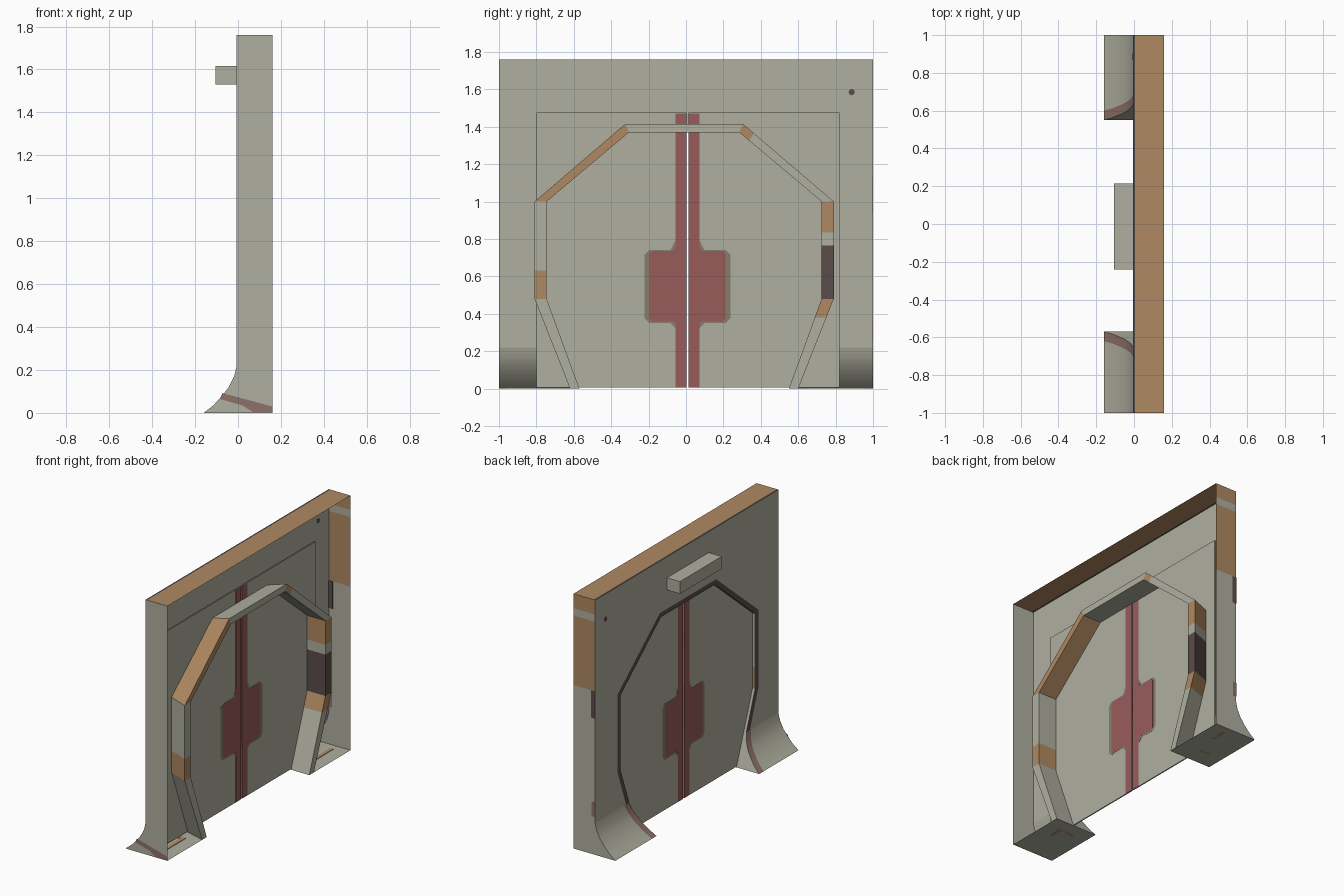
import bpy, bmesh, math

if "Cube" in bpy.data.objects:
    bpy.data.objects.remove(bpy.data.objects["Cube"])

def mat(name, rgb):
    m = bpy.data.materials.new(name)
    m.diffuse_color = (*rgb, 1)
    m.use_nodes = True
    m.node_tree.nodes["Principled BSDF"].inputs["Base Color"].default_value = m.diffuse_color
    return m

BEIGE = mat("beige_panel", (0.43, 0.43, 0.35))
ORANGE = mat("worn_orange", (0.43, 0.25, 0.12))
RED = mat("dull_red", (0.32, 0.105, 0.105))
PURPLE = mat("dark_purple", (0.10, 0.072, 0.068))
MAUVE = mat("mauve_trim", (0.27, 0.165, 0.14))
TAUPE = mat("taupe_border", (0.23, 0.215, 0.15))

def build(name, polys, smooth=False):
    """polys: list of (points, material)"""
    me = bpy.data.meshes.new(name)
    mats = []
    bm = bmesh.new()
    for pts, m in polys:
        if m not in mats:
            mats.append(m)
            me.materials.append(m)
        f = bm.faces.new([bm.verts.new(p) for p in pts])
        f.material_index = mats.index(m)
        f.smooth = smooth
    bmesh.ops.remove_doubles(bm, verts=bm.verts, dist=1e-5)
    bmesh.ops.recalc_face_normals(bm, faces=bm.faces)
    bm.to_mesh(me)
    bm.free()
    ob = bpy.data.objects.new(name, me)
    bpy.context.collection.objects.link(ob)
    return ob

def slab(name, outline, x0, x1, m):
    """yz outline extruded along x"""
    a = [(x0, y, z) for y, z in outline]
    b = [(x1, y, z) for y, z in outline]
    n = len(outline)
    polys = [(a, m), (b[::-1], m)]
    polys += [([a[i], a[(i + 1) % n], b[(i + 1) % n], b[i]], m) for i in range(n)]
    return build(name, polys)

def rect(y0, y1, z0, z1):
    return [(y0, z0), (y1, z0), (y1, z1), (y0, z1)]

def box(name, x0, x1, y0, y1, z0, z1, m):
    return slab(name, rect(y0, y1, z0, z1), x0, x1, m)

YC, WX, BX, H = -0.01, -0.006, 0.16, 1.76
FLARE = [(-0.16, 0), (-0.115, 0.035), (-0.078, 0.075), (-0.043, 0.12), (-0.018, 0.17), (WX, 0.22)]

def octagon(half):
    return [(YC - y, z) for y, z in half] + [(YC + y, z) for y, z in reversed(half)]

inner = octagon([(0.56, 0), (0.735, 0.48), (0.735, 1.0), (0.295, 1.37)])
outer = octagon([(0.61, 0), (0.80, 0.48), (0.80, 1.0), (0.315, 1.415)])
band = octagon([(0.676, 0.22), (0.77, 0.48), (0.77, 1.015), (0.307, 1.402)])

def edge(s, z):
    return YC + s * (0.56 + 0.175 * z / 0.48)

# wall sheet around the doorway, above the flared feet
zt = FLARE[-1][1]
wall = [(-1, zt), (-1, H), (1, H), (1, zt), (edge(1, zt), zt)]
wall += inner[1:-1][::-1] + [(edge(-1, zt), zt)]
build("wall", [([(WX, y, z) for y, z in wall], BEIGE)])

# purple band painted round the doorway
low = [(edge(-1, zt), zt)] + inner[1:-1] + [(edge(1, zt), zt)]
build("doorway_band", [([(WX - 0.002, *low[i]), (WX - 0.002, *low[i + 1]),
                         (WX - 0.002, *band[i + 1]), (WX - 0.002, *band[i])], PURPLE)
                       for i in range(len(low) - 1)])

for s, side in ((-1, "left"), (1, "right")):
    # curved foot with mauve inner edge
    polys = []
    for (x0, z0), (x1, z1) in zip(FLARE, FLARE[1:]):
        e0, e1 = edge(s, z0), edge(s, z1)
        d = s * 0.05
        polys.append(([(x0, e0, z0), (x0, e0 + d, z0), (x1, e1 + d, z1), (x1, e1, z1)], MAUVE))
        polys.append(([(x0, e0 + d, z0), (x0, s, z0), (x1, s, z1), (x1, e1 + d, z1)], BEIGE))
    build("foot_curve_" + side, polys, True)
    # inner cheek and base of the foot
    build("foot_cheek_" + side, [([(x, edge(s, z), z) for x, z in FLARE] + [(WX, edge(s, 0), 0)], BEIGE)])
    e = edge(s, 0)
    build("foot_base_" + side, [([(-0.16, e, 0), (BX, e, 0), (BX, s, 0), (-0.16, s, 0)], BEIGE)])
    y0, y1 = sorted((s * 0.66, s * 0.95))
    box("base_stripe_" + side, 0.04, 0.065, y0, y1, 0, 0.003, ORANGE)
    y0, y1 = sorted((s * 0.66, s * 0.685))
    box("base_stripe_turn_" + side, -0.06, 0.04, y0, y1, 0, 0.003, ORANGE)
    # end panel, painted on the right side only
    polys = [([(x, s, z) for x, z in FLARE] + [(BX, s, zt), (BX, s, 0)], BEIGE)]
    bands = [(zt, H, BEIGE)]
    if s > 0:
        bands = [(zt, 1.13, BEIGE), (1.13, 1.61, ORANGE), (1.61, 1.66, BEIGE), (1.66, H, ORANGE)]
    for z0, z1, m in bands:
        polys.append(([(WX, s, z0), (BX, s, z0), (BX, s, z1), (WX, s, z1)], m))
    build("end_panel_" + side, polys)

# paint marks on the end panels
build("left_end_stripe", [([(-0.072, -1.001, 0.092), (-0.085, -1.001, 0.065), (0.02, -1.001, 0.035),
                            (0.07, -1.001, 0.004), (0.16, -1.001, 0.004), (0.16, -1.001, 0.03)], MAUVE)])
box("right_end_mark", WX, 0.025, 0.998, 1.001, 0.94, 1.13, PURPLE)
box("right_end_low_mark", WX, 0.02, 0.998, 1.001, 0.26, 0.36, MAUVE)

# top panel with dark front edge
build("top_panel", [([(x0, -1, H), (x1, -1, H), (x1, 1, H), (x0, 1, H)], m)
                    for x0, x1, m in ((WX, 0.006, PURPLE), (0.006, BX, ORANGE))])

# wedge-section doorway frame: (side, start, end, colour)
SEGS = [(0, 0, 1, BEIGE), (1, 0, 0.29, ORANGE), (1, 0.29, 1, BEIGE), (2, 0, 1, ORANGE),
        (3, 0, 1, BEIGE), (4, 0, 0.12, ORANGE), (4, 0.12, 1, BEIGE), (5, 0, 0.32, ORANGE),
        (5, 0.32, 0.45, BEIGE), (5, 0.45, 1, PURPLE), (6, 0, 0.21, ORANGE), (6, 0.21, 1, BEIGE)]

def at(path, i, t):
    (a, b), (c, d) = path[i], path[i + 1]
    return (a + (c - a) * t, b + (d - b) * t)

polys = []
for i, t0, t1, m in SEGS:
    rings = []
    for t in (t0, t1):
        p, q = at(inner, i, t), at(outer, i, t)
        rings.append([(WX, *p), (BX, *p), (BX, *q)])
    a, b = rings
    for k in range(3):
        j = (k + 1) % 3
        polys.append(([a[k], a[j], b[j], b[k]], m))
build("doorway_frame", polys)

# sliding doors with red stripe and chamfered red lock plate
def lock(base, w, stripe, z0, z1, s, c):
    y = [base, base + s * stripe, base + s * (stripe + c), base + s * (w - c), base + s * w]
    return [(y[0], z0 - c), (y[1], z0 - c), (y[2], z0), (y[3], z0), (y[4], z0 + c),
            (y[4], z1 - c), (y[3], z1), (y[2], z1), (y[1], z1 + 2 * c), (y[0], z1 + 2 * c)]

for s, side, base, far in ((-1, "left", 0.002, -0.80), (1, "right", 0.014, 0.82)):
    y0, y1 = sorted((base, far))
    box("door_" + side, 0.013, 0.021, y0, y1, 0.005, 1.475, BEIGE)
    slab("lock_border_" + side, lock(base, 0.224, 0.06, 0.35, 0.74, s, 0.025), 0.0125, 0.0215, TAUPE)
    slab("lock_plate_" + side, lock(base, 0.197, 0.057, 0.36, 0.735, s, 0.015), 0.012, 0.022, RED)
    y0, y1 = sorted((base, base + s * 0.057))
    box("door_stripe_" + side, 0.0118, 0.0222, y0, y1, 0.006, 1.47, RED)

# lamp box over the doorway and small dark spot on the wall
box("lamp_box", -0.105, WX, -0.24, 0.215, 1.53, 1.615, BEIGE)
spot = [(0.886 + 0.017 * math.cos(a * math.pi / 4), 1.585 + 0.017 * math.sin(a * math.pi / 4)) for a in range(8)]
slab("wall_spot", spot, WX - 0.001, WX + 0.001, PURPLE)
